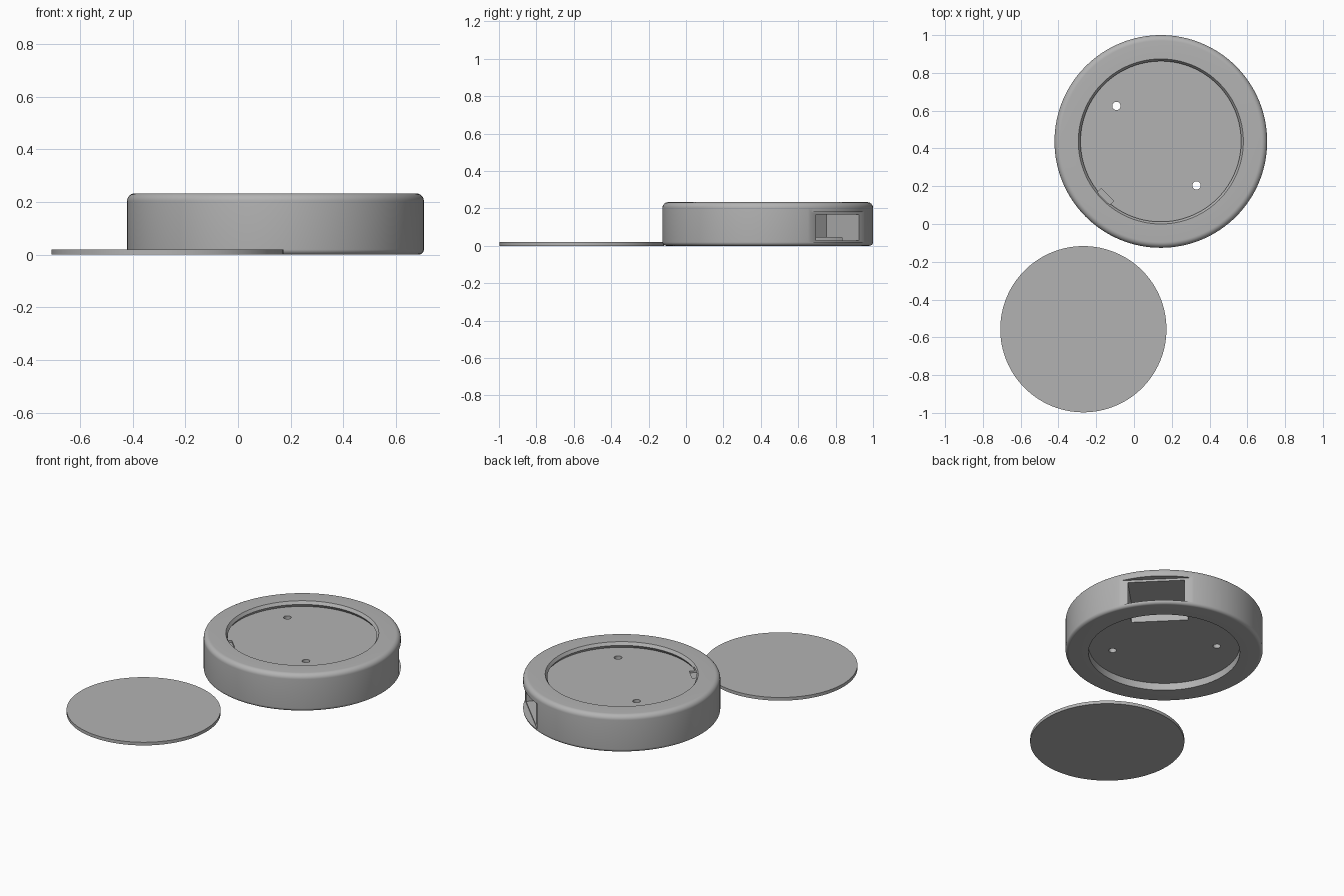
import bpy, bmesh, math
from mathutils import Matrix, Vector

if "Cube" in bpy.data.objects:
    bpy.data.objects.remove(bpy.data.objects["Cube"])

CX, CY = 0.142, 0.437          # case centre
R, H = 0.563, 0.233            # case radius and height
SEG = 128

grey = bpy.data.materials.new("plain grey")
grey.diffuse_color = (0.45, 0.45, 0.45, 1)
grey.use_nodes = True
grey.node_tree.nodes["Principled BSDF"].inputs["Base Color"].default_value = grey.diffuse_color


def finish(bm, name, loc=(0, 0, 0)):
    bmesh.ops.recalc_face_normals(bm, faces=bm.faces)
    me = bpy.data.meshes.new(name)
    bm.to_mesh(me)
    bm.free()
    ob = bpy.data.objects.new(name, me)
    ob.location = loc
    bpy.context.collection.objects.link(ob)
    me.materials.append(grey)
    return ob


def lathe(name, profile, loc):
    bm = bmesh.new()
    vs = [bm.verts.new((r, 0, z)) for r, z in profile]
    es = [bm.edges.new(p) for p in zip(vs, vs[1:])]
    bmesh.ops.spin(bm, geom=vs + es, cent=(0, 0, 0), axis=(0, 0, 1),
                   angle=2 * math.pi, steps=SEG, use_duplicate=False)
    bmesh.ops.remove_doubles(bm, verts=bm.verts, dist=1e-5)
    return finish(bm, name, loc)


def radial_box(name, angle, r0, r1, width, z0, z1):
    """Box reaching from r0 to r1 along a direction from the case centre."""
    bm = bmesh.new()
    m = (Matrix.Rotation(angle, 4, 'Z')
         @ Matrix.Translation(((r0 + r1) / 2, 0, (z0 + z1) / 2))
         @ Matrix.Diagonal((r1 - r0, width, z1 - z0, 1)))
    bmesh.ops.create_cube(bm, size=1, matrix=m)
    return finish(bm, name, (CX, CY, 0))


def pin(name, x, y, radius):
    bm = bmesh.new()
    bmesh.ops.create_cone(bm, cap_ends=True, segments=32, radius1=radius,
                          radius2=radius, depth=1)
    return finish(bm, name, (x, y, 0.1))


def arc(cr, cz, rad, a0, a1, n=8):
    return [(cr + rad * math.cos(math.radians(a0 + (a1 - a0) * i / n)),
             cz + rad * math.sin(math.radians(a0 + (a1 - a0) * i / n)))
            for i in range(n + 1)]


def smooth(ob):
    bpy.ops.object.select_all(action='DESELECT')
    ob.select_set(True)
    bpy.context.view_layer.objects.active = ob
    bpy.ops.object.shade_smooth_by_angle(angle=math.radians(25))


# Round case: bottom pocket, rounded rims, and a top pocket with a snap lip
profile = [(0, 0.045), (0.432, 0.045), (0.432, 0)]
profile += arc(R - 0.02, 0.02, 0.02, -90, 0)
profile += arc(R - 0.03, H - 0.03, 0.03, 0, 90)
profile += [(0.437, H), (0.425, H - 0.018), (0.437, H - 0.036), (0, H - 0.036)]
case = lathe("case", profile, (CX, CY, 0))

# Cutters: flat port recess, port cavity, pry notch, two screw holes
port = math.radians(45)
cutters = [
    radial_box("port_recess_cutter", port, 0.526, 0.7, 0.42, 0.02, 0.18),
    radial_box("port_cavity_cutter", port, 0.28, 0.6, 0.325, 0.028, 0.166),
    radial_box("pry_notch_cutter", port + math.pi, 0.40, 0.443, 0.095, 0.185, 0.222),
    pin("screw_hole_cutter_a", -0.093, 0.625, 0.022),
    pin("screw_hole_cutter_b", 0.331, 0.204, 0.022),
]
bpy.context.view_layer.objects.active = case
for c in cutters:
    mod = case.modifiers.new(c.name, 'BOOLEAN')
    mod.operation = 'DIFFERENCE'
    mod.solver = 'EXACT'
    mod.object = c
    bpy.ops.object.modifier_apply(modifier=mod.name)
    bpy.data.objects.remove(c)
smooth(case)

# Separate lid disc lying beside the case
lid = lathe("lid", [(0, 0), (0.44, 0), (0.44, 0.02), (0, 0.02)],
            (-0.268, -0.557, 0))
smooth(lid)
